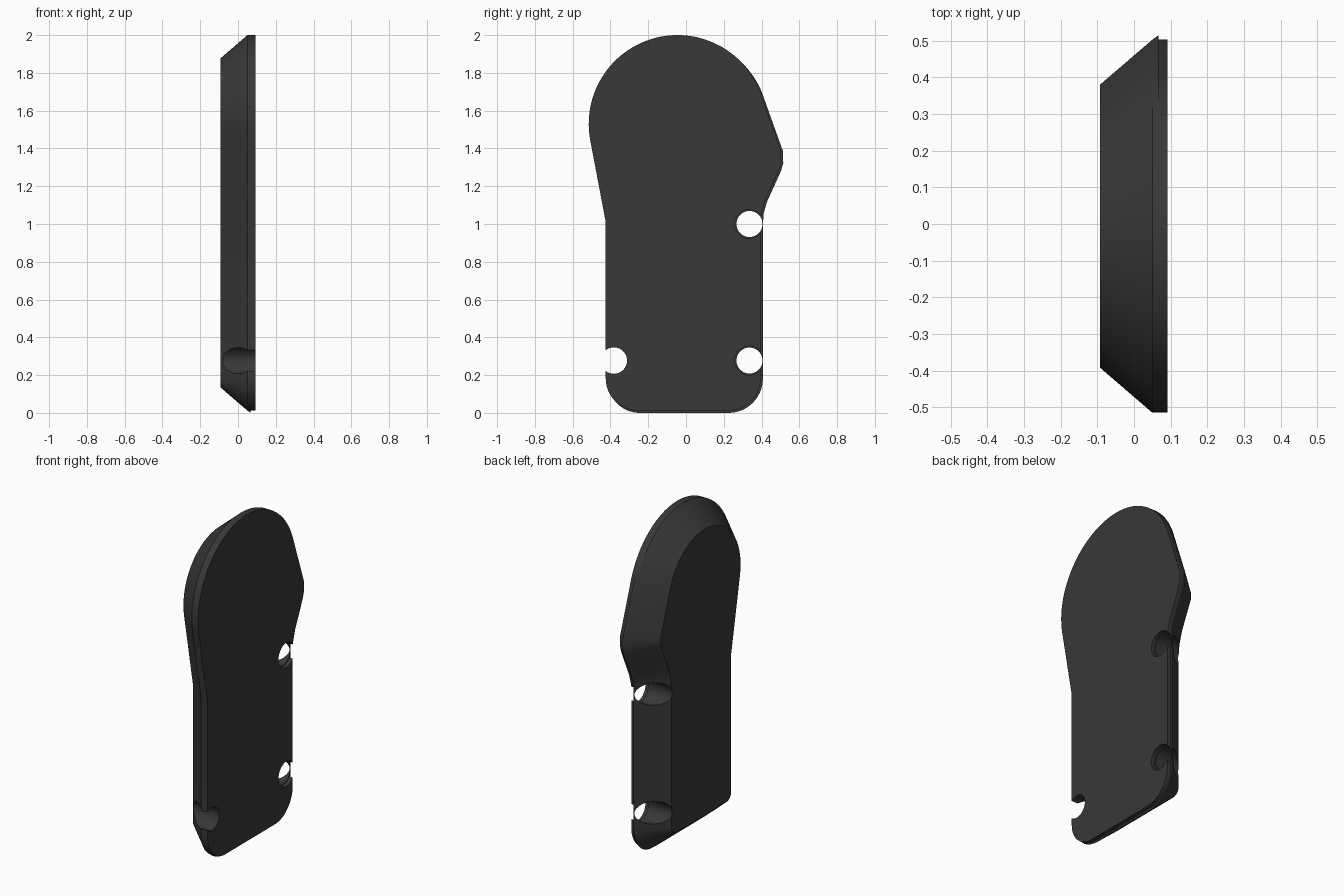
import bpy, bmesh, math
from mathutils import Vector

if "Cube" in bpy.data.objects:
    bpy.data.objects.remove(bpy.data.objects["Cube"])

dark = bpy.data.materials.new("charcoal")
dark.diffuse_color = (0.04, 0.04, 0.04, 1)
dark.use_nodes = True
dark.node_tree.nodes["Principled BSDF"].inputs["Base Color"].default_value = dark.diffuse_color


def arc(cy, cz, r, a0, a1, n):
    return [Vector((cy + r * math.cos(math.radians(a0 + (a1 - a0) * i / n)),
                    cz + r * math.sin(math.radians(a0 + (a1 - a0) * i / n))))
            for i in range(n + 1)]


# Paddle outline in (y, z), counterclockwise
outline = arc(0.225, 0.182, 0.17, -90, 0, 14)
outline += [Vector(p) for p in ((0.395, 1.0), (0.4, 1.06), (0.417, 1.12),
                                (0.492, 1.285), (0.503, 1.325), (0.503, 1.385))]
outline += arc(-0.045, 1.53, 0.47, 20, 190, 56)
outline += [Vector((-0.425, 1.01))]
outline += arc(-0.255, 0.182, 0.17, 180, 270, 14)


def offset(points, amount):
    """Mitred offset; amount(normal) gives the outward distance."""
    result = []
    for i, p in enumerate(points):
        a = (p - points[i - 1]).normalized()
        b = (points[(i + 1) % len(points)] - p).normalized()
        na, nb = Vector((a.y, -a.x)), Vector((b.y, -b.x))
        n = (na + nb).normalized()
        result.append(p + n * amount(n) / n.dot(na))
    return result


inner = offset(outline, lambda n: -0.123)
lip = offset(outline, lambda n: 0.012 * min(1, max(0, n.x - n.y)))

# Body: sloped shell, small overhanging lip, flat plate
rings = [(-0.093, inner), (0.05, outline), (0.067, lip), (0.067, outline), (0.092, outline)]
bm = bmesh.new()
loops = [[bm.verts.new((x, p.x, p.y)) for p in pts] for x, pts in rings]
count = len(outline)
for lo, hi in zip(loops, loops[1:]):
    for i in range(count):
        j = (i + 1) % count
        bm.faces.new((lo[i], lo[j], hi[j], hi[i]))
bm.faces.new(loops[0][::-1])
bm.faces.new(loops[-1])
bmesh.ops.remove_doubles(bm, verts=bm.verts, dist=1e-5)
bmesh.ops.recalc_face_normals(bm, faces=bm.faces)
mesh = bpy.data.meshes.new("paddle_body")
bm.to_mesh(mesh)
bm.free()
body = bpy.data.objects.new("paddle_body", mesh)
bpy.context.collection.objects.link(body)
mesh.materials.append(dark)


def cut(y, z, r, x0, x1):
    """Round notch through the body along x."""
    bpy.ops.mesh.primitive_cylinder_add(vertices=40, radius=r, depth=x1 - x0,
                                        location=((x0 + x1) / 2, y, z),
                                        rotation=(0, math.pi / 2, 0))
    cutter = bpy.context.object
    cutter.name = "notch_cutter"
    cutter.hide_render = True
    cutter.data.materials.append(dark)
    mod = body.modifiers.new("notch", 'BOOLEAN')
    mod.operation, mod.solver, mod.object = 'DIFFERENCE', 'EXACT', cutter
    bpy.context.view_layer.objects.active = body
    bpy.ops.object.modifier_apply(modifier=mod.name)
    bpy.data.objects.remove(cutter)


# Notches: one on the front edge, two stepped ones on the back edge
cut(-0.382, 0.277, 0.07, -0.3, 0.3)
for z in (0.277, 1.0):
    cut(0.336, z, 0.069, -0.3, 0.3)
    cut(0.334, z, 0.076, 0.068, 0.3)

bpy.ops.object.select_all(action='DESELECT')
body.select_set(True)
bpy.context.view_layer.objects.active = body
bpy.ops.object.shade_smooth_by_angle(angle=math.radians(20))
